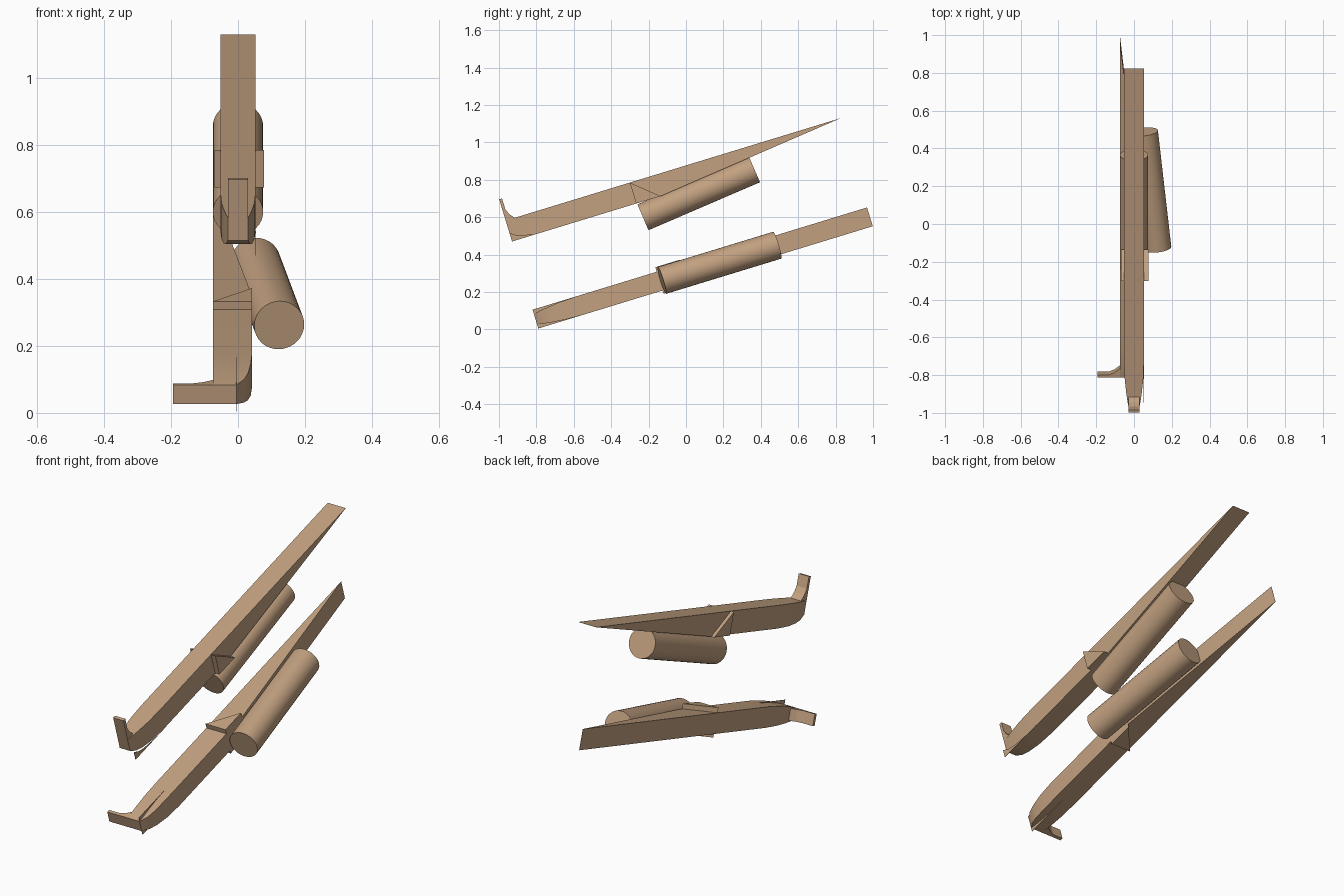
import bpy, bmesh, math
from mathutils import Matrix, Vector

if "Cube" in bpy.data.objects:
    bpy.data.objects.remove(bpy.data.objects["Cube"], do_unlink=True)

COLOUR = (0.54, 0.355, 0.217, 1)
tan = bpy.data.materials.new("tan_wood")
tan.use_nodes = True
tan.diffuse_color = COLOUR
tan.node_tree.nodes["Principled BSDF"].inputs["Base Color"].default_value = COLOUR

HALF, DECK, LENGTH, FLAT = 0.0525, 0.117, 1.87, 0.836
# Toe stations: distance along, half width, height of the rounded underside
TOE = [(0, 0.03, 0.047), (0.035, 0.036, 0.024), (0.08, 0.042, 0.012),
       (0.15, 0.049, 0.004), (0.25, HALF, 0)]


def finish(name, bm, frame, smooth=False):
    bmesh.ops.recalc_face_normals(bm, faces=bm.faces)
    mesh = bpy.data.meshes.new(name)
    bm.to_mesh(mesh)
    bm.free()
    mesh.materials.append(tan)
    obj = bpy.data.objects.new(name, mesh)
    bpy.context.collection.objects.link(obj)
    obj.matrix_world = frame
    if smooth:
        bpy.ops.object.select_all(action="DESELECT")
        obj.select_set(True)
        bpy.context.view_layer.objects.active = obj
        bpy.ops.object.shade_smooth_by_angle(angle=math.radians(30))


def prism(name, outline, low, high, frame, across=True):
    """Extrude a side outline across the width, or a plan outline upwards."""
    bm = bmesh.new()
    rings = []
    for d in (low, high):
        rings.append([bm.verts.new((d, a, b) if across else (b, a, d)) for a, b in outline])
    bm.faces.new(rings[0])
    bm.faces.new(rings[1])
    for i in range(len(outline)):
        j = (i + 1) % len(outline)
        bm.faces.new((rings[0][i], rings[0][j], rings[1][j], rings[1][i]))
    finish(name, bm, frame)


def body(name, frame):
    """Loft of rectangular sections ending in a sharp wedge."""
    bm = bmesh.new()
    rings = []
    for s, w, low in TOE + [(FLAT, HALF, 0), (LENGTH, HALF, DECK - 0.0005)]:
        rings.append([bm.verts.new(p) for p in
                      ((-w, s, low), (w, s, low), (w, s, DECK), (-w, s, DECK))])
    for a, b in zip(rings, rings[1:]):
        for i in range(4):
            j = (i + 1) % 4
            bm.faces.new((a[i], a[j], b[j], b[i]))
    bm.faces.new(rings[0])
    bm.faces.new(rings[-1])
    finish(name, bm, frame, True)


def roller(name, frame):
    """Cylinder lying against the sloping underside."""
    a, b = Vector((0, 0.707, -0.081)), Vector((0, 1.352, -0.01))
    axis = b - a
    place = Matrix.Translation((a + b) / 2) @ axis.to_track_quat("Z", "Y").to_matrix().to_4x4()
    bm = bmesh.new()
    bmesh.ops.create_cone(bm, cap_ends=True, segments=32, radius1=0.075,
                          radius2=0.075, depth=axis.length, matrix=place)
    finish(name, bm, frame, True)


def unit(label, frame):
    body(label + "_body", frame)
    # Upturned lip with a curved inner face
    lip = [(0, 0.047), (0, 0.236), (0.016, 0.236), (0.016, 0.175),
           (0.028, 0.145), (0.05, DECK), (0.05, 0.1)]
    prism(label + "_lip", lip, -0.03, 0.03, frame)
    # Triangular wings on both sides
    wing = [(0.694, DECK), (0.694, 0), (0.83, 0)]
    prism(label + "_left_wing", wing, HALF - 0.002, 0.078, frame)
    prism(label + "_right_wing", wing, -0.07, 0.002 - HALF, frame)
    roller(label + "_cylinder", frame)


def make_frame(side, up, origin):
    cols = Matrix((side, along, up)).transposed().to_4x4()
    return Matrix.Translation(origin) @ cols


tilt = math.radians(17)
along = Vector((0, math.cos(tilt), math.sin(tilt)))
normal = Vector((0, -math.sin(tilt), math.cos(tilt)))
x_axis = Vector((1, 0, 0))

# Upper unit stands upright, lower unit lies on its side
upper = make_frame(x_axis, normal, (0, -0.93, 0.47))
lower = make_frame(normal, -x_axis, (0.042, -0.805, 0.055))
unit("upper", upper)
unit("lower", lower)

# Thin corner slivers at the toes
prism("upper_toe_sliver", [(0, 0)] + [(s, h) for s, w, h in TOE],
      HALF - 0.001, HALF + 0.001, upper)
for side, sign in (("left", 1), ("right", -1)):
    corner = [(0, sign * HALF)] + [(s, sign * w) for s, w, h in TOE]
    prism("lower_toe_sliver_" + side, corner, 0.046, 0.048, lower, across=False)
